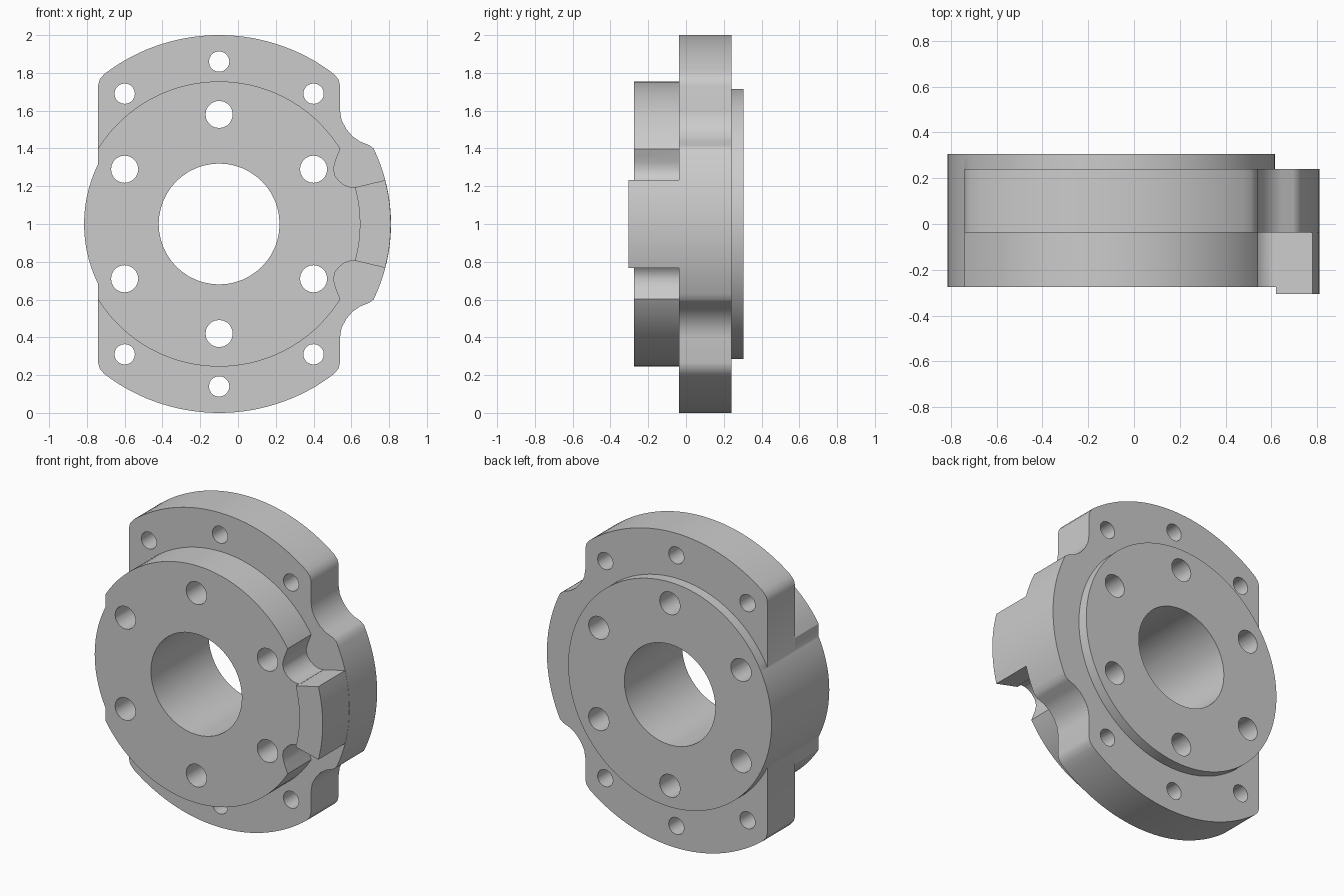
import bpy, bmesh
from math import sin, cos, radians

if "Cube" in bpy.data.objects:
    bpy.data.objects.remove(bpy.data.objects["Cube"])

CX, CZ = -0.1, 1.0          # bore axis, parallel to y


def arc(r, a0, a1, n, u=0, w=0):
    return [(u + r * cos(radians(a0 + (a1 - a0) * i / n)),
             w + r * sin(radians(a0 + (a1 - a0) * i / n))) for i in range(n + 1)]


def circle(r, n, u=0, w=0):
    return arc(r, 0, 360, n, u, w)[:-1]


def mirrored(half):
    """Close an upper half outline with its reflection below the axis."""
    return half + [(u, -w) for u, w in reversed(half) if w > 1e-6]


def prism(name, outline, y0, y1):
    """Extrude an outline (relative to the bore axis) along y."""
    bm = bmesh.new()
    face = bm.faces.new([bm.verts.new((CX + u, y0, CZ + w)) for u, w in outline])
    ext = bmesh.ops.extrude_face_region(bm, geom=[face])
    for v in ext["geom"]:
        if isinstance(v, bmesh.types.BMVert):
            v.co.y = y1
    bmesh.ops.recalc_face_normals(bm, faces=bm.faces[:])
    mesh = bpy.data.meshes.new(name)
    bm.to_mesh(mesh)
    bm.free()
    ob = bpy.data.objects.new(name, mesh)
    bpy.context.collection.objects.link(ob)
    return ob


def boolean(target, tool, op):
    tool.hide_render = True
    mod = target.modifiers.new(op, 'BOOLEAN')
    mod.operation, mod.solver, mod.object = op, 'EXACT', tool
    bpy.context.view_layer.objects.active = target
    bpy.ops.object.modifier_apply(modifier=mod.name)
    bpy.data.objects.remove(tool)


# Central hub running the full depth
housing = prism("bearing_housing", circle(0.715, 96), -0.275, 0.305)

# Front boss, slightly wider, flattened on the left
boss = mirrored([(max(u, -0.64), w) for u, w in arc(0.755, 0, 147.96, 40)])
boolean(housing, prism("front_boss", boss, -0.275, 0.0), 'UNION')

# Rounded notches either side of the lug
notch = [(0.66, 0.45), (0.637, 0.386), (0.615, 0.33), (0.606, 0.29), (0.614, 0.255),
         (0.637, 0.226), (0.664, 0.206), (0.69, 0.197), (0.715, 0.195),
         (0.743, 0.2), (0.9, 0.24), (0.9, 0.45)]
for s in (1, -1):
    boolean(housing, prism("notch", [(u, s * w) for u, w in notch], -0.5, 0.0), 'DIFFERENCE')

# Mounting flange: clipped disc with a lobe on the right
flange = mirrored(
    arc(0.91, 0, 24, 12)
    + [(0.818, 0.4), (0.795, 0.417), (0.745, 0.437), (0.705, 0.465), (0.672, 0.505),
       (0.648, 0.55), (0.64, 0.6), (0.64, 0.735), (0.632, 0.766)]
    + arc(1.0, 52.5, 127.5, 30)
    + [(-0.632, 0.766), (-0.64, 0.735)])
boolean(housing, prism("flange", flange, -0.038, 0.24), 'UNION')

# Raised lug standing on the lobe
lug = arc(0.909, -14.8, 14.8, 14) + arc(0.745, 15.1, -15.1, 14)
boolean(housing, prism("lug", lug, -0.305, 0.0), 'UNION')

# Bore, inner bolt circle and outer flange holes
holes = [(0.32, 0, 0, 48)]
for s in (1, -1):
    holes += [(0.072, u, s * w, 20) for u, w in ((0, 0.58), (0.5, 0.29), (-0.5, 0.29))]
    holes += [(0.054, u, s * w, 20) for u, w in ((0, 0.86), (0.5, 0.69), (-0.5, 0.69))]
for r, u, w, n in holes:
    boolean(housing, prism("hole", circle(r, n, u, w), -0.6, 0.6), 'DIFFERENCE')

bpy.ops.object.select_all(action='DESELECT')
housing.select_set(True)
bpy.context.view_layer.objects.active = housing
bpy.ops.object.shade_smooth_by_angle(angle=radians(30))
